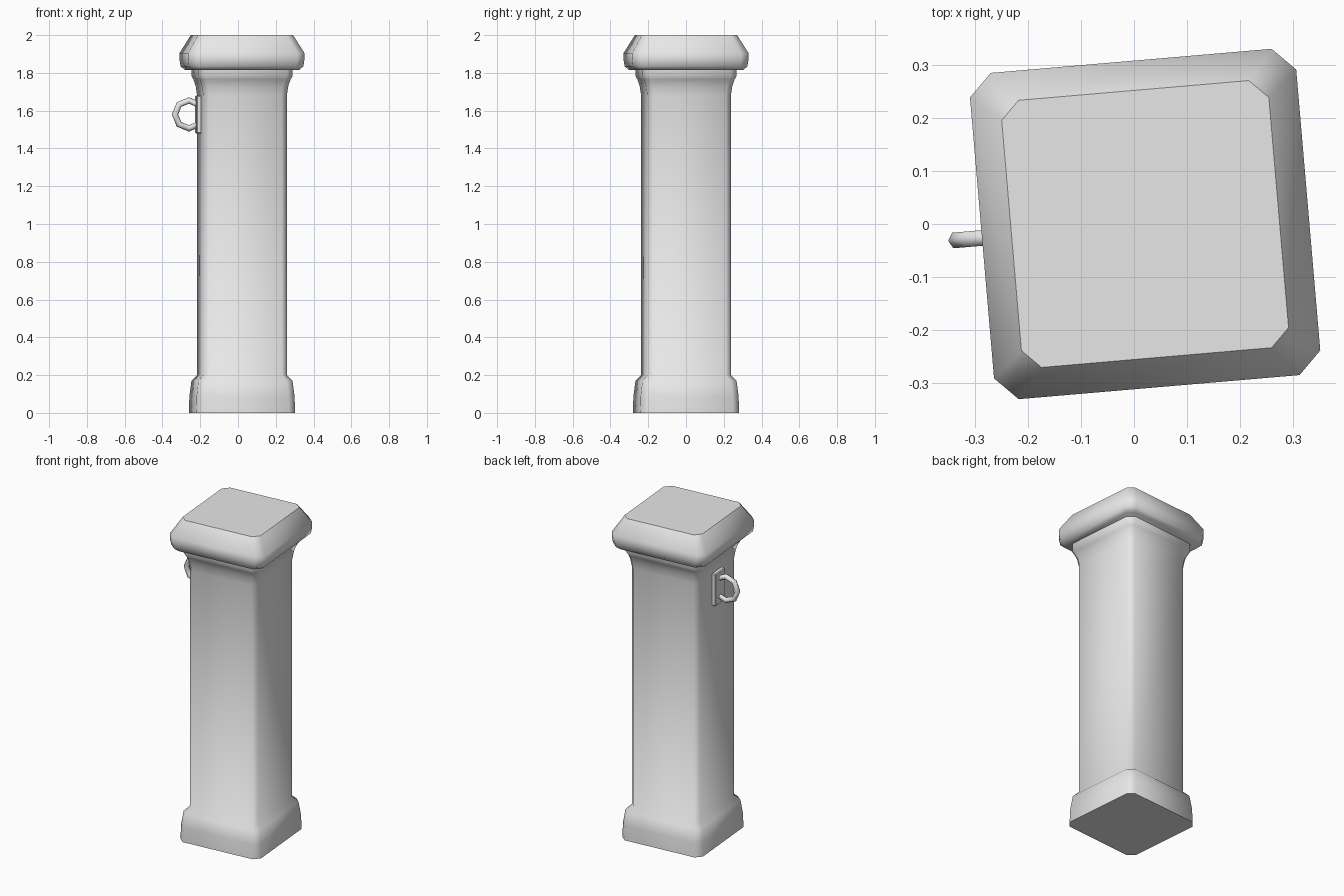
import bpy, bmesh, math
from mathutils import Matrix

if "Cube" in bpy.data.objects:
    bpy.data.objects.remove(bpy.data.objects["Cube"], do_unlink=True)

stone = bpy.data.materials.new("pale grey")
stone.use_nodes = True
GREY = (0.8, 0.8, 0.8, 1)
stone.diffuse_color = GREY
stone.node_tree.nodes["Principled BSDF"].inputs["Base Color"].default_value = GREY

# The whole post stands slightly turned about the vertical axis
PLACE = Matrix.Translation((0.021, 0, 0)) @ Matrix.Rotation(math.radians(4.9), 4, "Z")


def finish(name, bm, angle):
    bmesh.ops.recalc_face_normals(bm, faces=bm.faces)
    bm.transform(PLACE)
    mesh = bpy.data.meshes.new(name)
    bm.to_mesh(mesh)
    bm.free()
    mesh.materials.append(stone)
    ob = bpy.data.objects.new(name, mesh)
    bpy.context.collection.objects.link(ob)
    bpy.ops.object.select_all(action="DESELECT")
    ob.select_set(True)
    bpy.context.view_layer.objects.active = ob
    bpy.ops.object.shade_smooth_by_angle(angle=math.radians(angle))
    return ob


def loft(name, profile):
    """Stack chamfered squares given as (height, half width, chamfer)."""
    bm = bmesh.new()
    rings = []
    for z, h, c in profile:
        ring = []
        for k in range(4):
            turn = Matrix.Rotation(k * math.pi / 2, 3, "Z")
            for p in ((h, c - h, z), (h, h - c, z)):
                ring.append(bm.verts.new(turn @ bm.verts.new(p).co))
        rings.append(ring)
    bmesh.ops.delete(bm, geom=[v for v in bm.verts if not any(v in r for r in rings)],
                     context="VERTS")
    for low, high in zip(rings, rings[1:]):
        for i in range(8):
            j = (i + 1) % 8
            bm.faces.new((low[i], low[j], high[j], high[i]))
    bm.faces.new(rings[0])
    bm.faces.new(rings[-1])
    return finish(name, bm, 46)


# Flared base, shaft and neck moulding in one profile
loft("post_shaft", [
    (0.0, 0.263, 0.035), (0.09, 0.26, 0.035), (0.17, 0.25, 0.035),
    (0.2, 0.222, 0.03), (1.68, 0.222, 0.03), (1.73, 0.229, 0.03),
    (1.765, 0.24, 0.03), (1.783, 0.25, 0.032), (1.83, 0.25, 0.032),
])

# Heavy cap with a sloping rim
loft("post_cap", [
    (1.815, 0.283, 0.04), (1.835, 0.304, 0.043), (1.87, 0.309, 0.043),
    (1.905, 0.309, 0.043), (2.0, 0.253, 0.035),
])

# Mounting plate on the side
bm = bmesh.new()
bmesh.ops.create_cube(bm, size=1, matrix=Matrix.Translation((-0.23, 0, 1.58))
                      @ Matrix.Diagonal((0.03, 0.11, 0.2, 1)))
bmesh.ops.bevel(bm, geom=bm.edges[:], offset=0.005, segments=1, affect="EDGES")
finish("ring_plate", bm, 30)

# Eight-sided tie ring standing out from the plate
MAJOR, MINOR, SIDES, TUBE = 0.074, 0.017, 8, 6
bm = bmesh.new()
grid = []
for i in range(SIDES):
    a = math.tau * i / SIDES
    loop = []
    for j in range(TUBE):
        t = math.tau * j / TUBE
        r = MAJOR + MINOR * math.cos(t)
        loop.append(bm.verts.new((-0.282 + r * math.cos(a), MINOR * math.sin(t),
                                  1.58 + r * math.sin(a))))
    grid.append(loop)
for i in range(SIDES):
    here, there = grid[i], grid[(i + 1) % SIDES]
    for j in range(TUBE):
        k = (j + 1) % TUBE
        bm.faces.new((here[j], there[j], there[k], here[k]))
finish("tie_ring", bm, 62)
